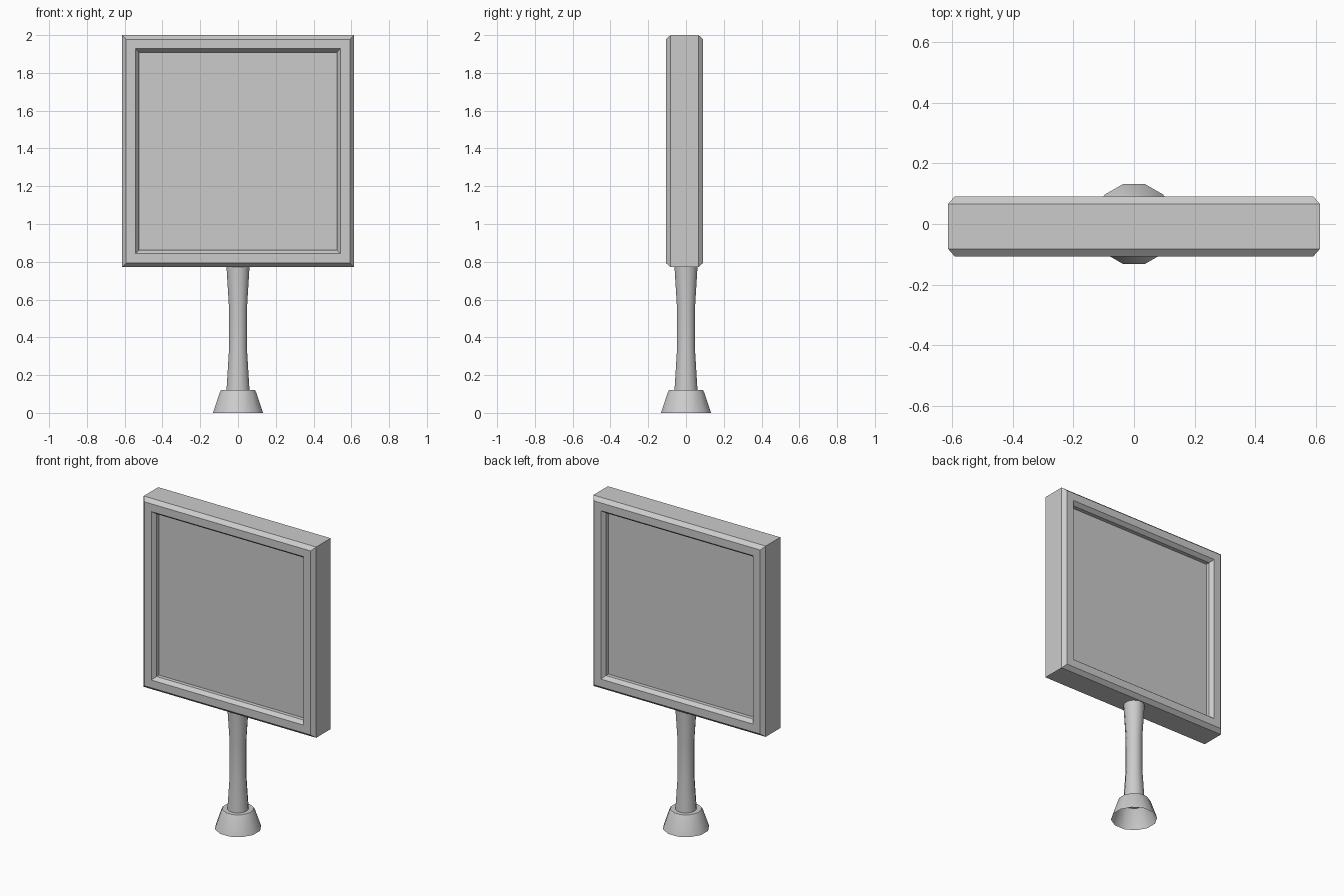
import bpy, bmesh, math

if "Cube" in bpy.data.objects:
    bpy.data.objects.remove(bpy.data.objects["Cube"])


def stack_rings(name, rings, cap, smooth):
    """Skin a list of vertex rings (lists of coordinates) into one object."""
    bm = bmesh.new()
    loops = [[bm.verts.new(co) for co in ring] for ring in rings]
    for a, b in zip(loops, loops[1:]):
        n = len(a)
        for i in range(n):
            j = (i + 1) % n
            bm.faces.new((a[i], a[j], b[j], b[i]))
    if cap:
        bm.faces.new(loops[0][::-1])
        bm.faces.new(loops[-1])
    bmesh.ops.recalc_face_normals(bm, faces=bm.faces)
    mesh = bpy.data.meshes.new(name)
    bm.to_mesh(mesh)
    bm.free()
    obj = bpy.data.objects.new(name, mesh)
    bpy.context.collection.objects.link(obj)
    if smooth:
        bpy.context.view_layer.objects.active = obj
        obj.select_set(True)
        bpy.ops.object.shade_smooth_by_angle(angle=math.radians(35))
        obj.select_set(False)
    return obj


def square(half, y, zc=1.386):
    return [(sx * half, y, zc + sz * half)
            for sx, sz in ((-1, -1), (1, -1), (1, 1), (-1, 1))]


def circle(r, z, n=12):
    return [(r * math.cos((i + 0.5) * math.tau / n),
             r * math.sin((i + 0.5) * math.tau / n), z) for i in range(n)]


# Sign board: chamfered frame with a recessed panel on both faces
yc = -0.008
side = [(0.523, 0.05), (0.523, 0.075), (0.542, 0.099), (0.592, 0.099), (0.614, 0.074)]
front = [square(h, yc - d) for h, d in side]
back = [square(h, yc + d) for h, d in reversed(side)]
stack_rings("sign_board", front + back, cap=True, smooth=False)

# Flared foot, hollow underneath
stack_rings("foot", [circle(r, z) for r, z in
            ((0.137, 0), (0.099, 0.112), (0.092, 0.122), (0.063, 0.122))],
            cap=False, smooth=True)

# Waisted post, open at the ends
stack_rings("post", [circle(r, z) for r, z in
            ((0.063, 0.122), (0.049, 0.34), (0.049, 0.55), (0.063, 0.772))],
            cap=False, smooth=True)
